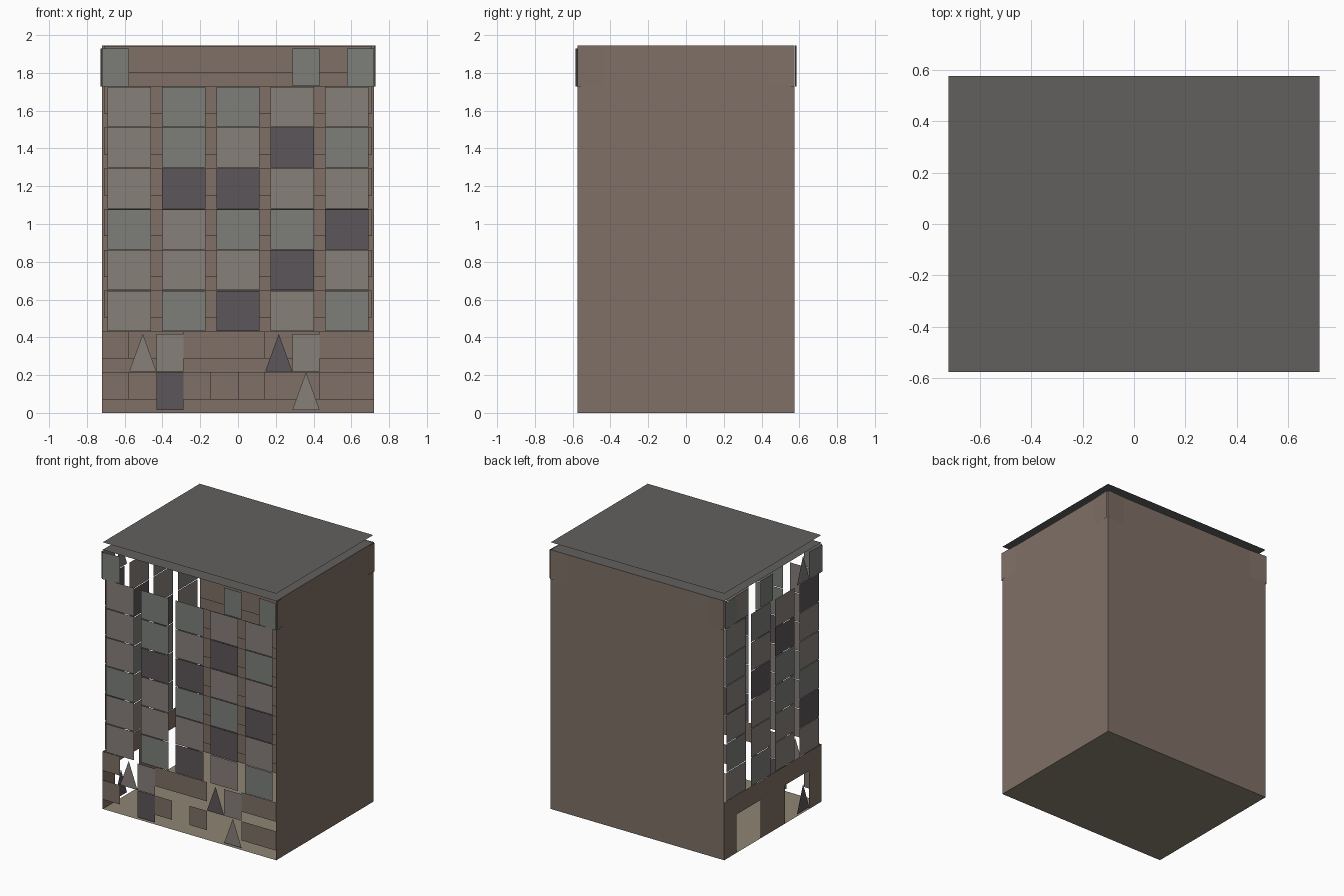
import bpy, bmesh

if "Cube" in bpy.data.objects:
    bpy.data.objects.remove(bpy.data.objects["Cube"])

HX, HY, TOP, ROOF = 0.72, 0.575, 1.944, 2.0
S = 0.216            # storey height
C = 0.144            # facade column width


def material(name, code):
    m = bpy.data.materials.new(name)
    rgb = [int(code[i:i + 2], 16) / 255 for i in (0, 2, 4)]
    m.diffuse_color = [(c / 12.92 if c < 0.04 else ((c + 0.055) / 1.055) ** 2.4) for c in rgb] + [1]
    m.use_nodes = True
    m.node_tree.nodes["Principled BSDF"].inputs["Base Color"].default_value = m.diffuse_color
    return m


BROWN = material("brown_wall", "7f7066")
GREY = material("roof_grey", "62605f")
BEIGE = material("floor_beige", "8d8474")
PANES = {"W": material("warm_glass", "87807a"),
         "G": material("cool_glass", "7d7f7a"),
         "D": material("dark_glass", "5c565a")}


def on_side(side, u, z, out=0.0):
    """Facade coordinates (u from left as seen from outside) to world."""
    return {"front": (u - HX, -HY - out, z),
            "left": (-HX - out, HY - u, z),
            "back": (HX - u, HY + out, z),
            "right": (HX + out, u - HY, z)}[side]


def quad(side, u0, u1, z0, z1, o0=0.0, o1=0.0):
    return [on_side(side, u0, z0, o0), on_side(side, u1, z0, o1),
            on_side(side, u1, z1, o1), on_side(side, u0, z1, o0)]


def triangle(side, u0, u1, z0, z1):
    return [on_side(side, u0, z0), on_side(side, u1, z0), on_side(side, (u0 + u1) / 2, z1)]


def sheet(name, faces, mat, flip=False):
    bm = bmesh.new()
    for f in faces:
        bm.faces.new([bm.verts.new(p) for p in (f[::-1] if flip else f)])
    me = bpy.data.meshes.new(name)
    bm.to_mesh(me)
    bm.free()
    me.materials.append(mat)
    ob = bpy.data.objects.new(name, me)
    bpy.context.collection.objects.link(ob)
    return ob


def level(z):
    return [(-HX, -HY, z), (HX, -HY, z), (HX, HY, z), (-HX, HY, z)]


# Closed shell: floor, ceiling, roof, plain back and right walls
sheet("floor", [level(0)], BEIGE, flip=True)
sheet("ceiling", [level(TOP)], GREY)
sheet("roof", [level(ROOF)], GREY)
LEN = {"front": 2 * HX, "left": 2 * HY, "back": 2 * HX, "right": 2 * HY}
for side in ("back", "right"):
    n = LEN[side]
    sheet(side + "_wall", [quad(side, 0, n, 0, TOP)], BROWN)
    # horizontal brick bands just inside the wall
    sheet(side + "_inner_bands",
          [quad(side, 0.01, n - 0.01, S * f + 0.072, S * (f + 1) - 0.001, -0.01, -0.01)
           for f in range(9)], BROWN, flip=True)
    # slightly flared corner panels of the top storey
    sheet(side + "_corner_panels",
          [quad(side, 0, C, 8 * S, TOP, 0.009, 0.001),
           quad(side, n - C, n, 8 * S, TOP, 0.001, 0.009)], BROWN)

# Window tiles of storeys 2 to 7, listed from the top down
TILES = {"front": ["WGGWW", "WGWDG", "WDDWW", "GWGGD", "WWWDW", "WGDWG"],
         "left": ["WGWD", "GWDW", "WDGW", "WWGG", "GWWD", "WGWW"]}
# Extra openings: storey, column, colour, is a triangle
EXTRAS = {"front": [(0, 2, "D", 0), (0, 7, "W", 1), (1, 1, "W", 1), (1, 2, "W", 0),
                    (1, 6, "D", 1), (1, 7, "W", 0), (8, 7, "G", 0)],
          "left": [(0, 6, "D", 1), (8, 1, "W", 0), (8, 3, "G", 0), (8, 6, "G", 1)]}
# Brown facade panels: first column, end column, bottom, top
PANELS = {"front": [(0, 1, 0.072, S), (3, 4, 0.072, S), (5, 6, 0.072, S), (8, 10, 0.072, S),
                    (0, 1, 0.288, 2 * S), (3, 6, 0.288, 2 * S), (8, 10, 0.288, 2 * S)],
          "left": [(0, 1, 0, 2 * S), (3, 5, 0, 2 * S), (7, 8, 0, 2 * S),
                   (1, 3, 0.288, 2 * S), (5, 7, 0.288, 2 * S)]}

for side in ("front", "left"):
    n = LEN[side]
    col = n / round(n / C)
    panes = {k: [] for k in PANES}
    # paired-column window tiles
    for r, row in enumerate(TILES[side]):
        z = S * (7 - r)
        for i, k in enumerate(row):
            u = (i + 0.5) * 2 * col
            panes[k].append(quad(side, u - 0.115, u + 0.115, z + 0.002, z + S - 0.002))
    # single-column windows and triangular openings
    for f, c, k, tri in EXTRAS[side]:
        z0 = S * f + (0.016 if f == 0 else 0.003)
        z1 = S * (f + 1) - (0 if f == 0 else 0.014)
        panes[k].append((triangle if tri else quad)(side, c * col, (c + 1) * col, z0, z1))
    # flared top-storey corner windows
    panes["G"] += [quad(side, 0, col, 8 * S, TOP - 0.014, 0.009, 0),
                   quad(side, n - col, n, 8 * S, TOP - 0.014, 0, 0.009)]
    for k, faces in panes.items():
        sheet(side + "_" + PANES[k].name + "_windows", faces, PANES[k])
    sheet(side + "_base_panels",
          [quad(side, a * col, b * col, z0, z1) for a, b, z0, z1 in PANELS[side]], BROWN)
